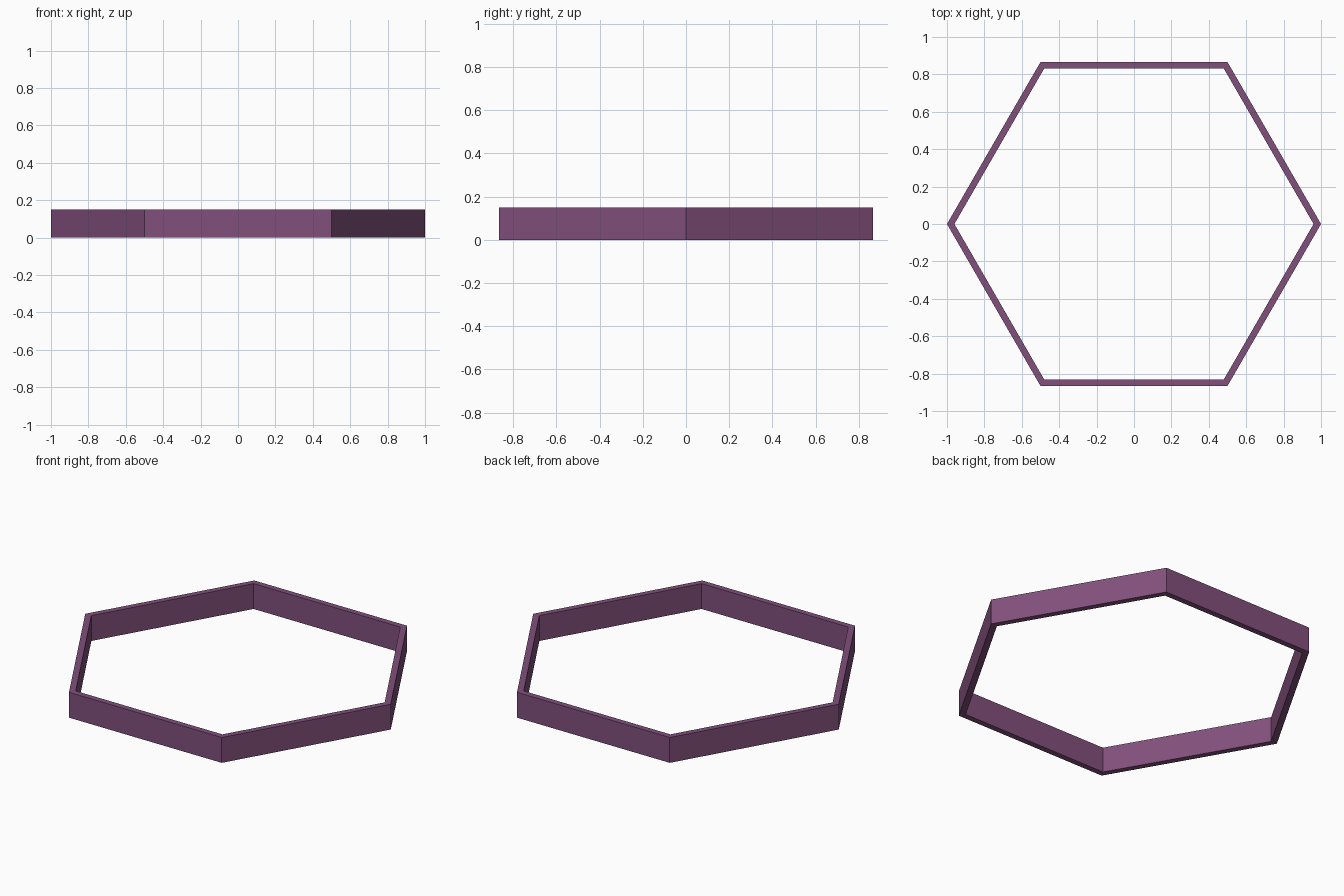
import bpy, bmesh
from math import cos, sin, pi

if "Cube" in bpy.data.objects:
    bpy.data.objects.remove(bpy.data.objects["Cube"])

SIDES, OUTER, INNER, HEIGHT = 6, 1.0, 0.96, 0.15

# Hexagonal frame: a rectangular section carried round six corners
section = [(OUTER, 0), (OUTER, HEIGHT), (INNER, HEIGHT), (INNER, 0)]
bm = bmesh.new()
rings = []
for i in range(SIDES):
    a = 2 * pi * i / SIDES
    rings.append([bm.verts.new((r * cos(a), r * sin(a), z)) for r, z in section])
for i in range(SIDES):
    cur, nxt = rings[i], rings[(i + 1) % SIDES]
    for j in range(4):
        k = (j + 1) % 4
        bm.faces.new((cur[j], nxt[j], nxt[k], cur[k]))
bmesh.ops.recalc_face_normals(bm, faces=bm.faces)

mesh = bpy.data.meshes.new("hexagonal_frame")
bm.to_mesh(mesh)
bm.free()
frame = bpy.data.objects.new("hexagonal_frame", mesh)
bpy.context.collection.objects.link(frame)

# Plum colour
plum = bpy.data.materials.new("plum")
plum.diffuse_color = (0.22, 0.08, 0.20, 1)
plum.use_nodes = True
plum.node_tree.nodes["Principled BSDF"].inputs["Base Color"].default_value = plum.diffuse_color
mesh.materials.append(plum)
